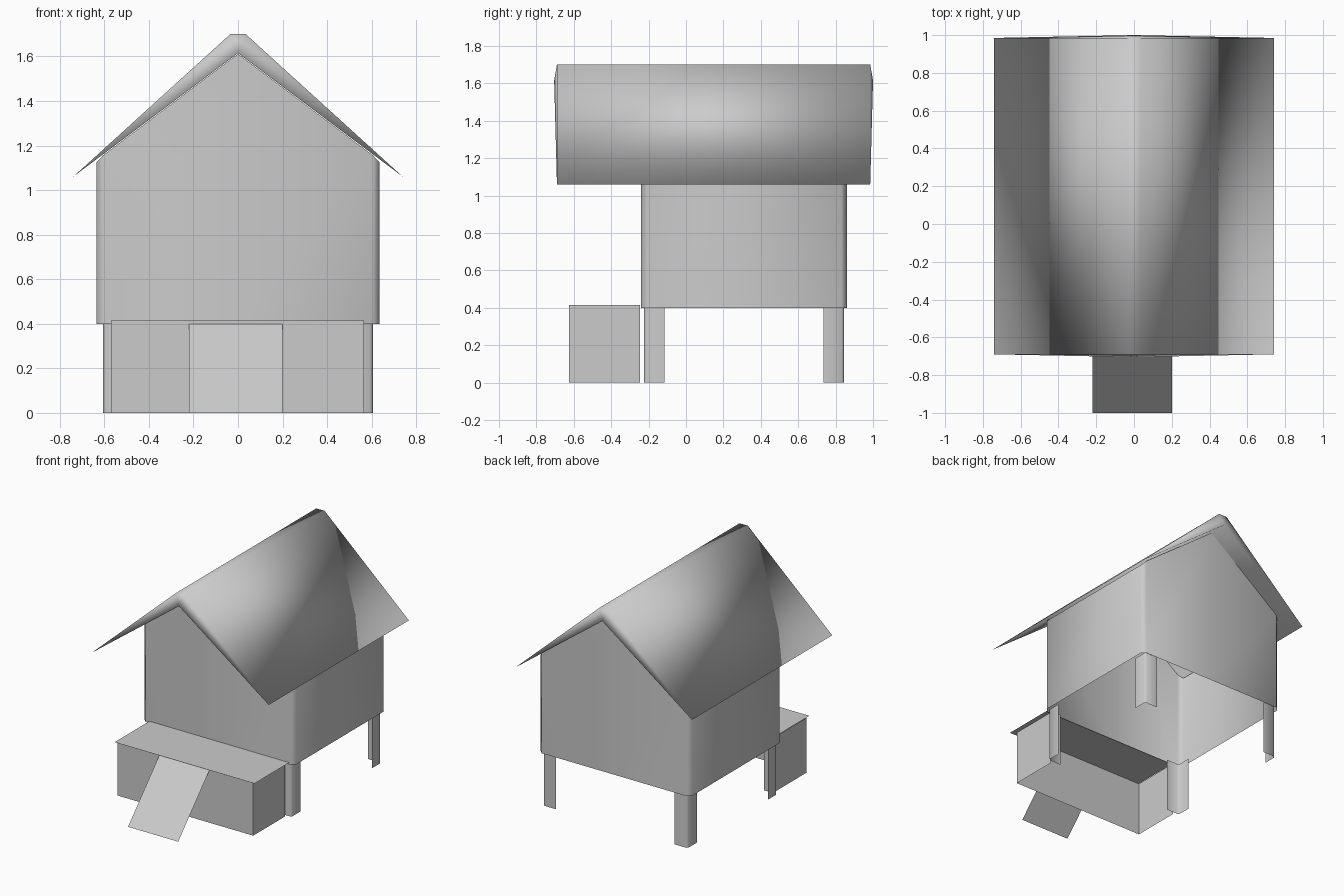
import bpy
import bmesh
import math

old = bpy.data.objects.get("Cube")
if old:
    bpy.data.objects.remove(old, do_unlink=True)

grey = bpy.data.materials.new("plain_grey")
grey.use_nodes = True
GREY = (0.6, 0.6, 0.6, 1)
grey.diffuse_color = GREY
grey.node_tree.nodes["Principled BSDF"].inputs["Base Color"].default_value = GREY


def make(name, verts, faces, smooth_angle=0):
    """Build one sheet part; a smooth angle of 0 keeps it flat."""
    mesh = bpy.data.meshes.new(name)
    mesh.from_pydata(verts, [], faces)
    mesh.materials.append(grey)
    obj = bpy.data.objects.new(name, mesh)
    bpy.context.collection.objects.link(obj)
    if smooth_angle:
        bpy.ops.object.select_all(action="DESELECT")
        obj.select_set(True)
        bpy.context.view_layer.objects.active = obj
        bpy.ops.object.shade_smooth_by_angle(angle=math.radians(smooth_angle))
    return obj


def recalc_normals(obj):
    bm = bmesh.new()
    bm.from_mesh(obj.data)
    bmesh.ops.recalc_face_normals(bm, faces=bm.faces)
    bm.to_mesh(obj.data)
    bm.free()


def wall(name, top, bottom_z, closed=False, smooth_angle=0):
    """Drop a wall from a path of top points down to one height."""
    n = len(top)
    verts = [(x, y, bottom_z) for x, y, z in top] + list(top)
    faces = [(i, (i + 1) % n, (i + 1) % n + n, i + n)
             for i in range(n if closed else n - 1)]
    return make(name, verts, faces, smooth_angle)


# House walls: gabled front and back, narrow chamfered corners, open below
W, FRONT, BACK, C = 0.635, -0.24, 0.86, 0.03
SIDE_Z, CORNER_Z, PEAK_Z = 1.125, 1.157, 1.612
ring = []
for y, s in ((FRONT, 1), (BACK, -1)):
    half = [(-W, y + s * C, SIDE_Z), (-W + C, y, CORNER_Z), (0, y, PEAK_Z),
            (W - C, y, CORNER_Z), (W, y + s * C, SIDE_Z)]
    ring += half if s > 0 else half[::-1]
wall("house_walls", ring, 0.4, closed=True, smooth_angle=80)

# Roof: wedge slopes with a flat ridge, ends bowed slightly outwards
EAVE, RIDGE = 0.74, 0.035
ends = []
for y, out in ((-0.69, -1), (0.985, 1)):
    ends += [(-EAVE, y, 1.06), (-RIDGE, y, 1.70), (RIDGE, y, 1.70),
             (EAVE, y, 1.06), (0, y + out * 0.015, 1.615)]
faces = [(i, (i + 1) % 5, (i + 1) % 5 + 5, i + 5) for i in range(5)]
for k in (0, 5):
    faces += [(k, k + 1, k + 4), (k + 1, k + 2, k + 4), (k + 2, k + 3, k + 4)]
roof = make("roof", ends, faces)
recalc_normals(roof)
roof.select_set(True)
bpy.context.view_layer.objects.active = roof
bpy.ops.object.shade_smooth_by_angle(angle=math.radians(100))

# Legs: angle sections with the corner facing outwards
LX, LEG, R = 0.605, 0.11, 0.012
for side, sx in (("left", 1), ("right", -1)):
    for place, ly, sy in (("front", -0.225, 1), ("back", 0.845, -1)):
        path = [(sx * (LX - LEG), ly), (sx * (LX - R), ly),
                (sx * LX, ly + sy * R), (sx * LX, ly + sy * LEG)]
        if sx * sy < 0:
            path.reverse()
        wall(f"{place}_{side}_leg", [(x, y, 0.41) for x, y in path], 0,
             smooth_angle=80)

# Nest box: three walls, open behind and below, under a flat lid
X0, X1, Y0, Y1, TOP = -0.57, 0.565, -0.625, -0.245, 0.415
wall("nest_box", [(X0, Y1, TOP), (X0, Y0, TOP), (X1, Y0, TOP), (X1, Y1, TOP)], 0)
make("nest_box_lid", [(X0, -0.66, 0.417), (0.6, -0.66, 0.417),
                      (0.6, Y1, 0.417), (X0, Y1, 0.417)], [(0, 1, 2, 3)])

# Ramp leaning on the front of the nest box
make("ramp", [(-0.22, -1, 0), (0.2, -1, 0), (0.2, Y0, 0.4), (-0.22, Y0, 0.4)],
     [(0, 1, 2, 3)])
